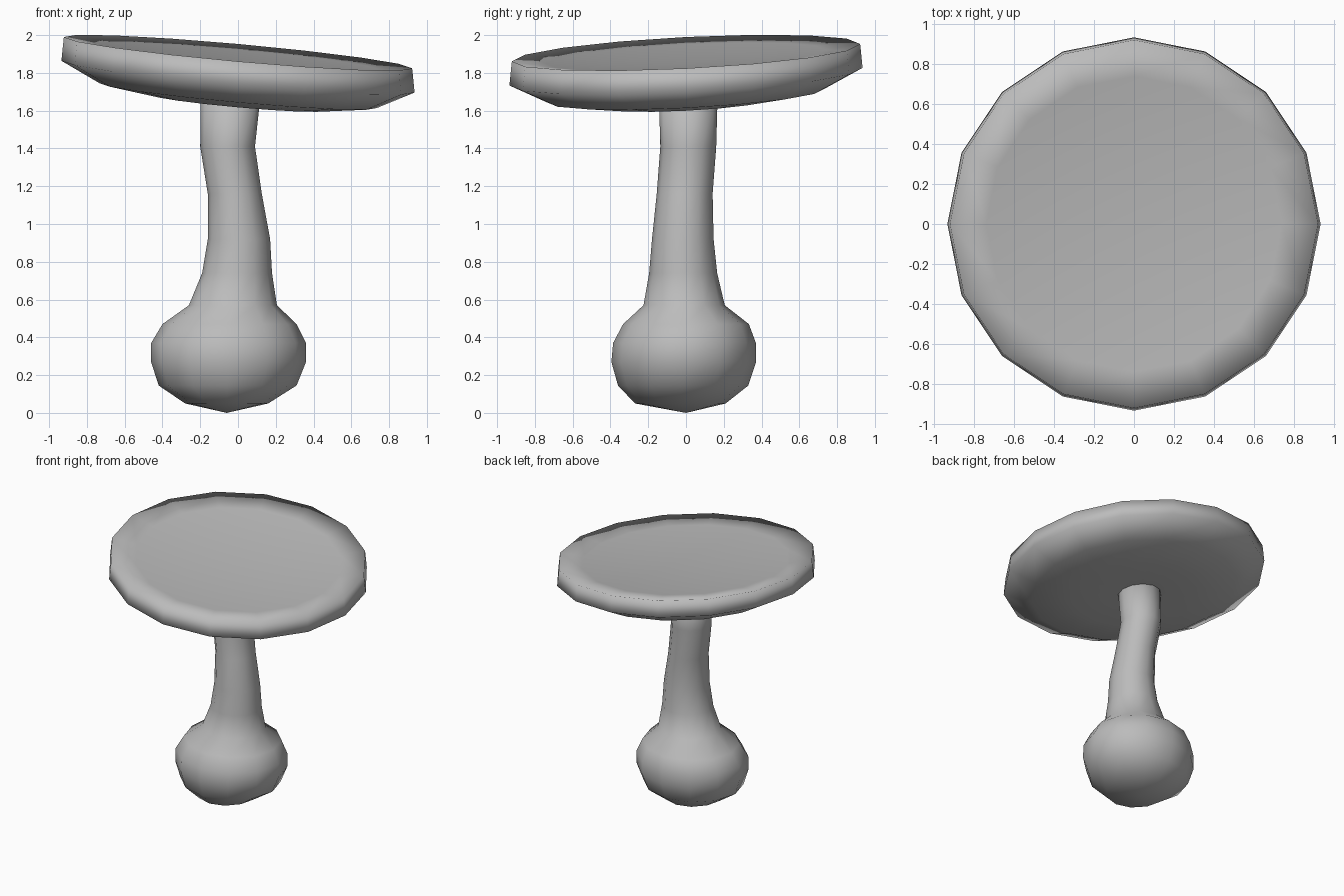
import bpy, bmesh, math

cube = bpy.data.objects.get("Cube")
if cube:
    bpy.data.objects.remove(cube, do_unlink=True)

grey = bpy.data.materials.new("plain_grey")
grey.use_nodes = True
grey.diffuse_color = (0.5, 0.5, 0.5, 1)
grey.node_tree.nodes["Principled BSDF"].inputs["Base Color"].default_value = (0.5, 0.5, 0.5, 1)


def loft(name, rings, sides, start, end, slope=(0, 0)):
    """Join rings of (z, x, y, radius x, radius y), closing each end on a point."""
    bm = bmesh.new()

    def vert(x, y, z):
        return bm.verts.new((x, y, z + slope[0] * x + slope[1] * y))

    loops = []
    for z, cx, cy, rx, ry in rings:
        angles = [math.tau * i / sides for i in range(sides)]
        loops.append([vert(cx + rx * math.cos(a), cy + ry * math.sin(a), z) for a in angles])
    first, last = vert(*start), vert(*end)
    for i in range(sides):
        j = (i + 1) % sides
        for a, b in zip(loops, loops[1:]):
            bm.faces.new((a[i], a[j], b[j], b[i]))
        bm.faces.new((first, loops[0][j], loops[0][i]))
        bm.faces.new((last, loops[-1][i], loops[-1][j]))
    bmesh.ops.recalc_face_normals(bm, faces=bm.faces)
    mesh = bpy.data.meshes.new(name)
    bm.to_mesh(mesh)
    bm.free()
    mesh.shade_smooth()
    mesh.materials.append(grey)
    obj = bpy.data.objects.new(name, mesh)
    bpy.context.collection.objects.link(obj)
    return obj


# Bulbous foot and gently bent stem
loft("stem", [
    (0.05, -0.06, -0.03, 0.22, 0.24),
    (0.145, -0.055, -0.015, 0.365, 0.345),
    (0.27, -0.05, -0.012, 0.41, 0.383),
    (0.37, -0.05, -0.008, 0.41, 0.378),
    (0.47, -0.045, 0, 0.355, 0.333),
    (0.57, -0.027, -0.01, 0.233, 0.215),
    (0.74, -0.005, -0.015, 0.185, 0.18),
    (0.92, 0.005, -0.017, 0.165, 0.163),
    (1.16, -0.017, -0.007, 0.143, 0.148),
    (1.41, -0.055, 0.012, 0.145, 0.148),
    (1.66, -0.04, 0.012, 0.157, 0.155),
], 12, (-0.06, 0, 0), (-0.04, 0.012, 1.7))

# Tilted, shallow dished cap: underside, rim, then the hollow top
cap_profile = [(0.16, 1.645), (0.45, 1.64), (0.735, 1.68), (0.935, 1.78),
               (0.922, 1.907), (0.74, 1.885), (0.4, 1.862)]
loft("cap", [(z, 0, 0, r, r) for r, z in cap_profile], 16,
     (0, 0, 1.65), (0, 0, 1.85), slope=(-0.09, 0.05))
